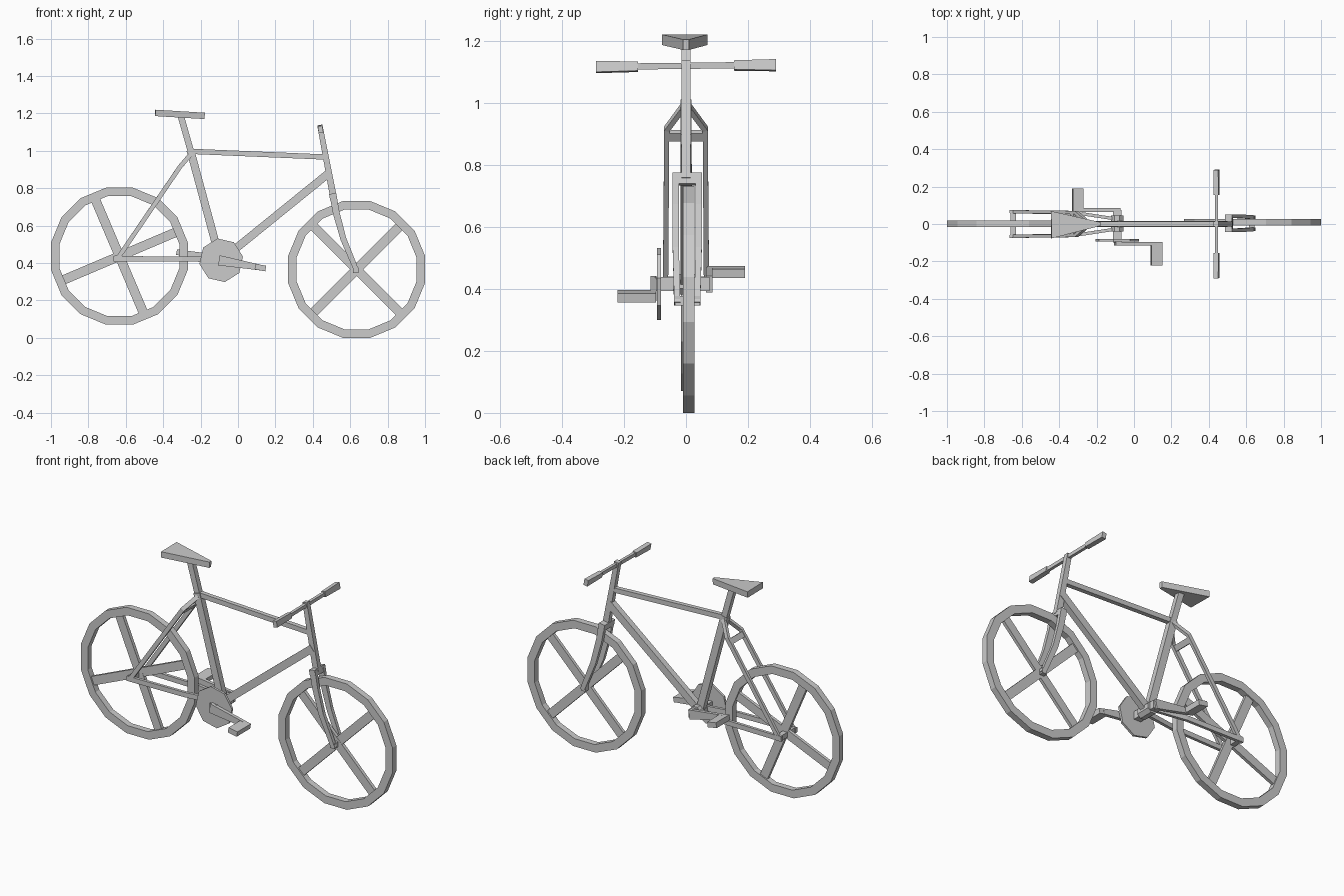
import bpy, bmesh, math
from mathutils import Vector

cube = bpy.data.objects.get("Cube")
if cube:
    bpy.data.objects.remove(cube, do_unlink=True)

grey = bpy.data.materials.new("plain grey")
grey.use_nodes = True
grey.diffuse_color = (0.6, 0.6, 0.6, 1)
grey.node_tree.nodes["Principled BSDF"].inputs["Base Color"].default_value = (0.6, 0.6, 0.6, 1)


def finish(name, bm):
    bmesh.ops.recalc_face_normals(bm, faces=bm.faces)
    mesh = bpy.data.meshes.new(name)
    bm.to_mesh(mesh)
    bm.free()
    mesh.materials.append(grey)
    ob = bpy.data.objects.new(name, mesh)
    bpy.context.collection.objects.link(ob)
    return ob


def bar(name, points, widths, depths, ref=(0, 1, 0)):
    """Rectangular tube along a path; depth runs along ref, width across it."""
    pts = [Vector(p) for p in points]
    n = len(pts)
    widths = widths if isinstance(widths, (list, tuple)) else [widths] * n
    depths = depths if isinstance(depths, (list, tuple)) else [depths] * n
    bm = bmesh.new()
    rings = []
    for i, p in enumerate(pts):
        t = Vector()
        if i > 0:
            t += (p - pts[i - 1]).normalized()
        if i < n - 1:
            t += (pts[i + 1] - p).normalized()
        t.normalize()
        v = Vector(ref)
        v = (v - t * v.dot(t)).normalized()
        u = v.cross(t) * widths[i] / 2
        v = v * depths[i] / 2
        rings.append([bm.verts.new(p + a * u + b * v)
                      for a, b in ((-1, -1), (1, -1), (1, 1), (-1, 1))])
    for r0, r1 in zip(rings, rings[1:]):
        for j in range(4):
            k = (j + 1) % 4
            bm.faces.new((r0[j], r0[k], r1[k], r1[j]))
    bm.faces.new(rings[0])
    bm.faces.new(rings[-1])
    return finish(name, bm)


def prism(name, outline, y0, y1):
    """Extrude an x-z outline from y0 to y1."""
    bm = bmesh.new()
    face = bm.faces.new([bm.verts.new((x, y0, z)) for x, z in outline])
    new = bmesh.ops.extrude_face_region(bm, geom=[face])["geom"]
    bmesh.ops.translate(bm, vec=(0, y1 - y0, 0),
                        verts=[g for g in new if isinstance(g, bmesh.types.BMVert)])
    return finish(name, bm)


def polygon(cx, cz, r, sides, turn):
    return [(cx + r * math.cos(math.tau * i / sides + turn),
             cz + r * math.sin(math.tau * i / sides + turn)) for i in range(sides)]


def wheel(name, cx, cy, cz, turn):
    """Sixteen-sided rim with four flat spokes."""
    bm = bmesh.new()
    half = math.pi / 16
    loops = []
    for r, y in ((0.373, -0.018), (0.373, 0.018), (0.327, 0.018), (0.327, -0.018)):
        loops.append([bm.verts.new((x, cy + y, z)) for x, z in polygon(cx, cz, r, 16, half)])
    for j in range(4):
        a, b = loops[j], loops[(j + 1) % 4]
        for i in range(16):
            k = (i + 1) % 16
            bm.faces.new((a[i], a[k], b[k], b[i]))
    finish(name + "_rim", bm)
    for i in range(2):
        ang = turn + i * math.pi / 2
        d = Vector((math.cos(ang), 0, math.sin(ang))) * 0.33
        c = Vector((cx, cy, cz))
        bar(f"{name}_spokes_{i + 1}", (c - d, c + d), 0.05, 0.018 + 0.002 * i)


# Wheels
wheel("front_wheel", 0.634, 0.009, 0.366, math.radians(45))
wheel("rear_wheel", -0.634, 0.002, 0.437, math.radians(23))
bar("front_axle", ((0.63, -0.035, 0.362), (0.63, 0.045, 0.362)), 0.03, 0.03, (0, 0, 1))
bar("rear_axle", ((-0.645, -0.07, 0.425), (-0.645, 0.075, 0.425)), 0.03, 0.03, (0, 0, 1))

# Main frame
bar("top_tube", ((-0.265, 0, 0.998), (0.47, 0, 0.967)), 0.028, 0.026)
bar("seat_tube", ((-0.255, 0, 1.005), (-0.095, 0, 0.415)), 0.042, 0.034)
bar("down_tube", ((0.487, 0, 0.882), (-0.09, 0, 0.415)), 0.043, 0.034)
bar("head_tube", ((0.438, 0, 1.135), (0.51, 0, 0.755)), [0.028, 0.036], 0.028)

# Fork
bar("fork_crown", ((0.508, -0.044, 0.754), (0.508, 0.051, 0.754)), 0.036, 0.036, (0.17, 0, -1))
for side, s in (("left", 1), ("right", -1)):
    y = 0.004
    bar(f"fork_blade_{side}",
        ((0.507, y + 0.037 * s, 0.77), (0.525, y + 0.037 * s, 0.67),
         (0.563, y + 0.037 * s, 0.53), (0.637, y + 0.032 * s, 0.352)),
        [0.037, 0.036, 0.032, 0.026], 0.02)

# Rear triangle
for side, s in (("left", 1), ("right", -1)):
    bar(f"seat_stay_{side}",
        ((-0.25, 0.01 * s, 0.985), (-0.31, 0.062 * s, 0.915), (-0.65, 0.066 * s, 0.415)),
        0.024, 0.017)
    bar(f"chain_stay_{side}",
        ((-0.665, 0.066 * s, 0.423), (-0.3, 0.058 * s, 0.422), (-0.09, 0.026 * s, 0.42)),
        0.028, 0.017)
bar("stay_bridge", ((-0.325, -0.062, 0.893), (-0.325, 0.062, 0.893)), 0.018, 0.032, (0.55, 0, 0.83))

# Drivetrain
bar("crank_axle", ((-0.09, -0.1, 0.415), (-0.09, 0.075, 0.415)), 0.045, 0.045, (0, 0, 1))
prism("bottom_bracket", polygon(-0.09, 0.415, 0.036, 8, math.pi / 8), -0.04, 0.045)
prism("chainring", polygon(-0.09, 0.415, 0.118, 8, 0.17), -0.094, -0.081)
for side, s in (("left", 1), ("right", -1)):
    y = 0.075 if s > 0 else -0.105
    end = Vector((-0.09 - 0.21 * s, y, 0.415 + 0.039 * s))
    bar(f"crank_arm_{side}", ((-0.09 + 0.012 * s, y, 0.415), end), [0.054, 0.03], 0.02)
    bar(f"pedal_{side}", (end - Vector((0, 0.008 * s, 0)), end + Vector((0, 0.116 * s, 0))),
        0.058, 0.03, (0.18, 0, 1))

# Saddle and post
bar("seat_post", ((-0.25, 0, 0.99), (-0.308, 0, 1.195)), 0.034, 0.03)
bar("saddle", ((-0.443, -0.004, 1.203), (-0.178, 0, 1.187)), 0.034, [0.146, 0.018])

# Handlebar
bar("handlebar", ((0.441, -0.17, 1.117), (0.441, 0.17, 1.121)), 0.017, 0.02, (0, 0, 1))
for side, s in (("left", 1), ("right", -1)):
    bar(f"grip_{side}", ((0.441, 0.155 * s, 1.118 + 0.002 * s), (0.441, 0.29 * s, 1.118 + 0.003 * s)),
        0.025, [0.03, 0.036], (-0.17, 0, 1))
